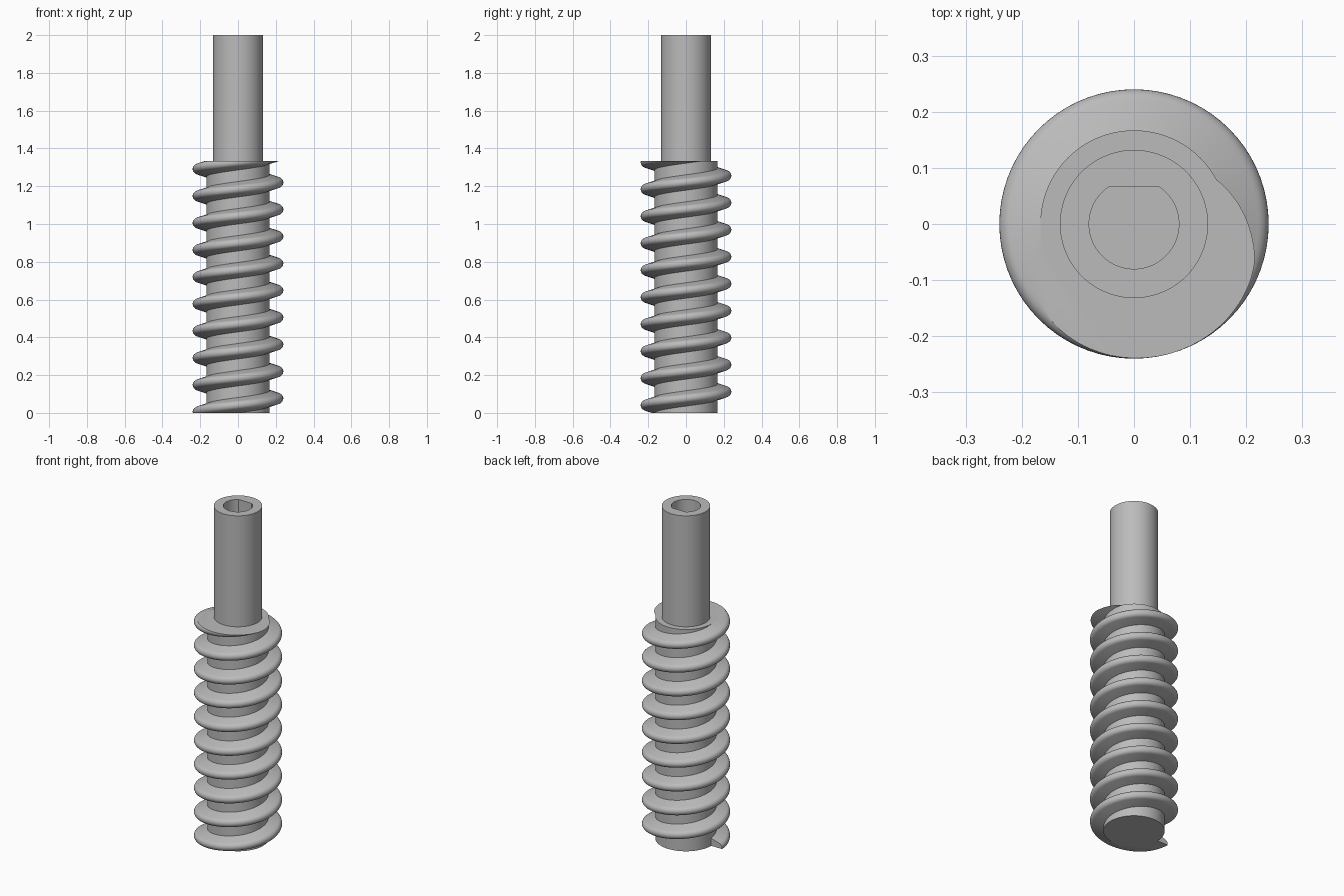
import bpy, bmesh
from math import cos, sin, radians, pi

old = bpy.data.objects.get("Cube")
if old:
    bpy.data.objects.remove(old, do_unlink=True)

SEG = 96
CORE_R, SHAFT_R, BORE_R = 0.167, 0.132, 0.08
CORE_TOP, TOP, BORE_FLOOR = 1.333, 2.0, 1.4
PITCH = 0.1429

metal = bpy.data.materials.new("plain grey metal")
metal.use_nodes = True
grey = (0.5, 0.5, 0.5, 1)
metal.diffuse_color = grey
metal.node_tree.nodes["Principled BSDF"].inputs["Base Color"].default_value = grey


def finish(name, bm):
    bmesh.ops.recalc_face_normals(bm, faces=bm.faces)
    mesh = bpy.data.meshes.new(name)
    bm.to_mesh(mesh)
    bm.free()
    mesh.materials.append(metal)
    obj = bpy.data.objects.new(name, mesh)
    bpy.context.collection.objects.link(obj)
    bpy.ops.object.select_all(action="DESELECT")
    obj.select_set(True)
    bpy.context.view_layer.objects.active = obj
    bpy.ops.object.shade_smooth_by_angle(angle=radians(30))


def loft(bm, rings):
    """Skin a list of closed vertex rings and cap both ends."""
    n = len(rings[0])
    for a, b in zip(rings, rings[1:]):
        for i in range(n):
            j = (i + 1) % n
            bm.faces.new((a[i], a[j], b[j], b[i]))
    bm.faces.new(rings[0])
    bm.faces.new(rings[-1])


def ring(bm, r, z, flat=1.0):
    angles = [2 * pi * i / SEG for i in range(SEG)]
    return [bm.verts.new((r * cos(a), min(r * sin(a), flat), z)) for a in angles]


# Core and stepped shaft with a D-shaped blind bore
bm = bmesh.new()
flat = BORE_R * sin(radians(56.25))
loft(bm, [
    ring(bm, CORE_R, 0), ring(bm, CORE_R, CORE_TOP),
    ring(bm, SHAFT_R, CORE_TOP), ring(bm, SHAFT_R, TOP),
    ring(bm, BORE_R, TOP, flat), ring(bm, BORE_R, BORE_FLOOR, flat),
])
finish("core_and_shaft", bm)

# Tooth section: sloped flanks with a round tip
TIP_R, TIP_CENTRE = 0.025, 0.215
tip = [radians(-74 + 148 * i / 12) for i in range(13)]
section = [(0.16, -0.043)]
section += [(TIP_CENTRE + TIP_R * cos(a), TIP_R * sin(a)) for a in tip]
section += [(0.16, 0.043)]

# Helical thread, swept past both ends and trimmed level with the core
bm = bmesh.new()
rings = []
for deg in range(-180, 8 * 360 + 421, 5):
    a = radians(deg)
    mid = 0.0765 + PITCH * deg / 360
    rings.append([bm.verts.new((r * cos(a), r * sin(a), mid + h)) for r, h in section])
loft(bm, rings)
for z, direction in ((0, -1), (CORE_TOP, 1)):
    cut = bmesh.ops.bisect_plane(
        bm, geom=bm.verts[:] + bm.edges[:] + bm.faces[:], dist=1e-6,
        plane_co=(0, 0, z), plane_no=(0, 0, direction), clear_outer=True)
    edges = [e for e in cut["geom_cut"] if isinstance(e, bmesh.types.BMEdge)]
    bmesh.ops.edgenet_fill(bm, edges=edges)
finish("helical_thread", bm)
